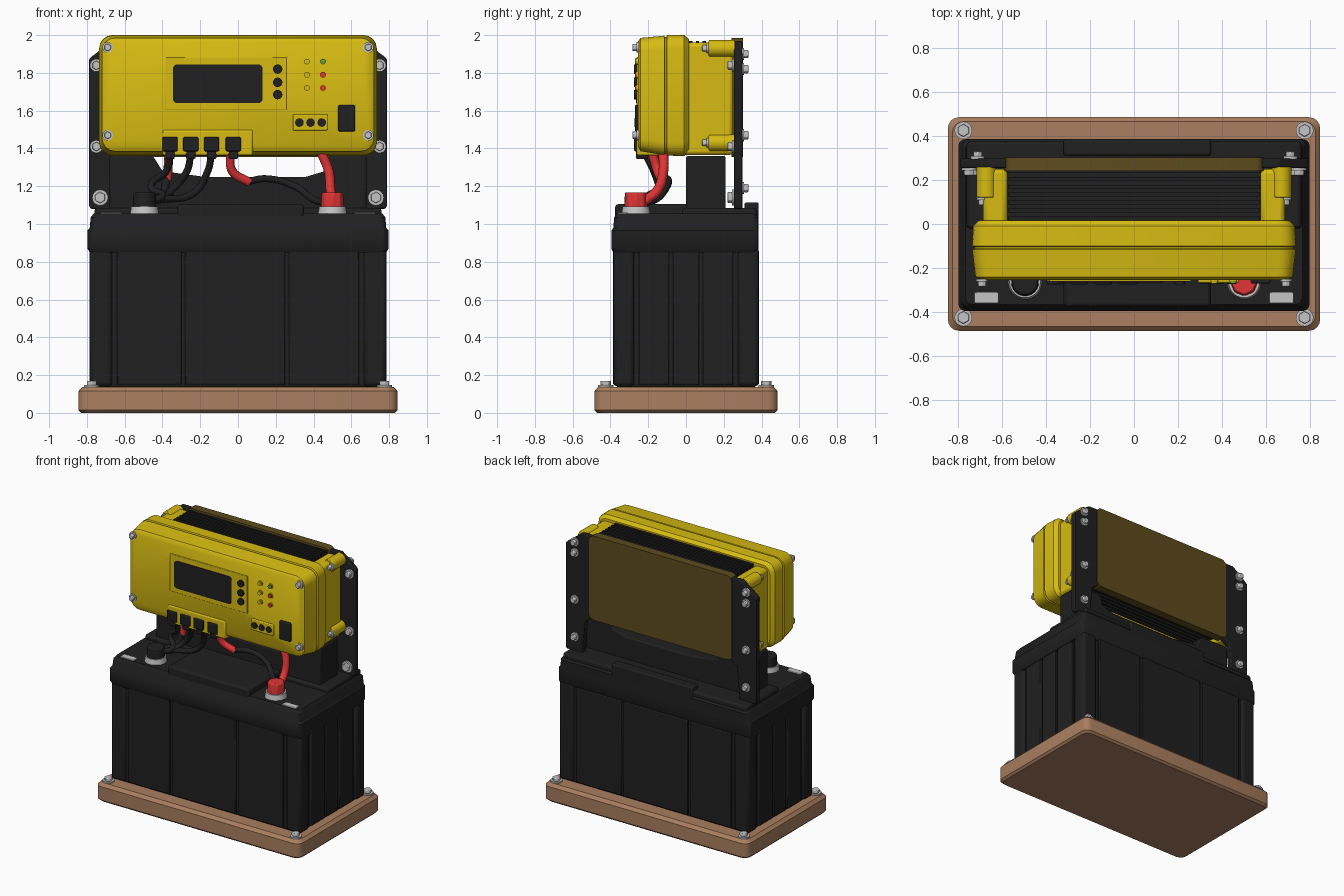
import bpy, bmesh, math
from mathutils import Vector

if "Cube" in bpy.data.objects:
    bpy.data.objects.remove(bpy.data.objects["Cube"])


def material(name, rgb):
    m = bpy.data.materials.new(name)
    m.diffuse_color = (*rgb, 1)
    m.use_nodes = True
    m.node_tree.nodes["Principled BSDF"].inputs["Base Color"].default_value = m.diffuse_color
    return m


YELLOW = material("yellow_shell", (0.68, 0.50, 0.006))
BLACK = material("black_plastic", (0.014, 0.014, 0.015))
TAN = material("tan_base", (0.40, 0.21, 0.115))
RED = material("red_rubber", (0.75, 0.035, 0.035))
METAL = material("light_metal", (0.56, 0.56, 0.56))
OLIVE = material("dark_olive_panel", (0.11, 0.071, 0.013))
GREEN = material("green_lamp", (0.12, 0.35, 0.04))


def finish(name, bm, mat, bevel=0.0, segs=2):
    bmesh.ops.recalc_face_normals(bm, faces=bm.faces[:])
    me = bpy.data.meshes.new(name)
    bm.to_mesh(me)
    bm.free()
    me.materials.append(mat)
    ob = bpy.data.objects.new(name, me)
    bpy.context.collection.objects.link(ob)
    if bevel:
        b = ob.modifiers.new("bevel", 'BEVEL')
        b.width, b.segments, b.limit_method = bevel, segs, 'ANGLE'
    bpy.ops.object.select_all(action='DESELECT')
    ob.select_set(True)
    bpy.context.view_layer.objects.active = ob
    bpy.ops.object.shade_smooth_by_angle(angle=math.radians(35))
    return ob


def box(name, x0, x1, y0, y1, z0, z1, mat, bevel=0.0):
    bm = bmesh.new()
    bmesh.ops.create_cube(bm, size=1)
    for v in bm.verts:
        v.co = ((x0 + x1) / 2 + v.co.x * (x1 - x0), (y0 + y1) / 2 + v.co.y * (y1 - y0),
                (z0 + z1) / 2 + v.co.z * (z1 - z0))
    return finish(name, bm, mat, bevel)


def cyl(name, c, r, length, axis, mat, n=20, r2=None, bevel=0.0):
    bm = bmesh.new()
    bmesh.ops.create_cone(bm, cap_ends=True, segments=n, radius1=r, radius2=r if r2 is None else r2, depth=length)
    rot = Vector((0, 0, 1)).rotation_difference(Vector(axis))
    for v in bm.verts:
        v.co = rot @ v.co + Vector(c)
    return finish(name, bm, mat, bevel)


def bolt(name, c, axis, r=0.036):
    # washer with a hexagonal head
    a = Vector(axis)
    cyl(name + "_washer", Vector(c) + a * 0.006, r, 0.012, axis, METAL, 20)
    cyl(name + "_head", Vector(c) + a * 0.022, r * 0.72, 0.024, axis, METAL, 6, bevel=0.004)


def rounded(hw, lo, hi, r, n=5):
    pts = []
    for cx, cy, a0 in ((hw - r, hi - r, 0), (r - hw, hi - r, 90), (r - hw, lo + r, 180), (hw - r, lo + r, 270)):
        for i in range(n):
            a = math.radians(a0 + 90 * i / (n - 1))
            pts.append((cx + r * math.cos(a), cy + r * math.sin(a)))
    return pts


def loft(name, rings, mat, axis='Y'):
    # rings: position along the axis, half width, low edge, high edge, corner radius
    bm = bmesh.new()
    loops = []
    for t, hw, lo, hi, r in rings:
        loops.append([bm.verts.new((u, t, v) if axis == 'Y' else (u, v, t)) for u, v in rounded(hw, lo, hi, r)])
    for a, b in zip(loops, loops[1:]):
        for i in range(len(a)):
            j = (i + 1) % len(a)
            bm.faces.new((a[i], a[j], b[j], b[i]))
    bm.faces.new(loops[0])
    bm.faces.new(loops[-1])
    return finish(name, bm, mat)


def prism(name, pts, y0, y1, mat, bevel=0.0):
    bm = bmesh.new()
    f = bm.faces.new([bm.verts.new((x, y0, z)) for x, z in pts])
    for v in bmesh.ops.extrude_face_region(bm, geom=[f])['geom']:
        if isinstance(v, bmesh.types.BMVert):
            v.co.y = y1
    return finish(name, bm, mat, bevel)


def cable(name, pts, r, mat):
    cu = bpy.data.curves.new(name, 'CURVE')
    cu.dimensions, cu.bevel_depth, cu.bevel_resolution, cu.resolution_u = '3D', r, 3, 8
    cu.use_fill_caps = True
    sp = cu.splines.new('BEZIER')
    sp.bezier_points.add(len(pts) - 1)
    for p, co in zip(sp.bezier_points, pts):
        p.co = co
        p.handle_left_type = p.handle_right_type = 'AUTO'
    cu.materials.append(mat)
    ob = bpy.data.objects.new(name, cu)
    bpy.context.collection.objects.link(ob)
    bpy.ops.object.select_all(action='DESELECT')
    ob.select_set(True)
    bpy.context.view_layer.objects.active = ob
    bpy.ops.object.convert(target='MESH')


# base board with four bolts
loft("base_board", [(0.0, 0.83, -0.47, 0.47, 0.05), (0.015, 0.845, -0.485, 0.485, 0.05),
                    (0.115, 0.845, -0.485, 0.485, 0.05), (0.138, 0.825, -0.465, 0.465, 0.05)], TAN, 'Z')
for sx in (-1, 1):
    for sy in (-1, 1):
        bolt("base_bolt", (sx * 0.775, sy * 0.425, 0.136), (0, 0, 1), 0.04)

# battery case with raised side panels
box("battery_case", -0.765, 0.765, -0.37, 0.37, 0.13, 0.95, BLACK, 0.02)
for sy in (-1, 1):
    for x0, x1 in ((-0.64, -0.3), (-0.28, 0.25), (0.27, 0.64)):
        box("case_panel", x0, x1, sy * 0.377 - 0.009, sy * 0.377 + 0.009, 0.15, 0.86, BLACK, 0.006)
    for sx in (-1, 1):
        box("case_corner", sx * 0.725 - 0.06, sx * 0.725 + 0.06, sy * 0.33 - 0.055, sy * 0.33 + 0.055,
            0.14, 0.88, BLACK, 0.02)
for sx in (-1, 1):
    for y0, y1 in ((-0.25, -0.09), (-0.07, 0.07), (0.09, 0.25)):
        box("case_end_panel", sx * 0.77 - 0.012, sx * 0.77 + 0.012, y0, y1, 0.15, 0.86, BLACK, 0.006)

# battery lid
loft("battery_lid", [(0.85, 0.785, -0.385, 0.375, 0.03), (0.87, 0.797, -0.395, 0.385, 0.03),
                     (0.965, 0.797, -0.395, 0.385, 0.03), (0.98, 0.785, -0.385, 0.385, 0.03),
                     (1.035, 0.78, -0.38, 0.385, 0.03), (1.055, 0.765, -0.365, 0.37, 0.03)], BLACK, 'Z')
box("lid_centre", -0.32, 0.35, -0.375, 0.2, 1.0, 1.105, BLACK, 0.015)
box("lid_rear_step", -0.76, 0.76, -0.02, 0.375, 1.0, 1.085, BLACK, 0.015)
box("lid_handle", -0.32, 0.35, 0.31, 0.385, 1.0, 1.115, BLACK, 0.01)
for sx in (-1, 1):
    box("lid_tab", sx * 0.67 - 0.055, sx * 0.67 + 0.055, -0.36, -0.31, 1.05, 1.062, METAL, 0.004)

# saddle on the lid carrying the charger
prism("saddle", [(-0.68, 1.06), (0.68, 1.06), (0.68, 1.36), (0.48, 1.36), (0.46, 1.28), (0.36, 1.25),
                 (-0.18, 1.25), (-0.40, 1.28), (-0.45, 1.36), (-0.68, 1.36)], 0.0, 0.21, BLACK, 0.01)

# terminals
for x, mat, n in ((-0.495, BLACK, 24), (0.5, RED, 8)):
    cyl("terminal_ring", (x, -0.265, 1.07), 0.078, 0.045, (0, 0, 1), METAL, 28, 0.07)
    cyl("terminal_cap", (x, -0.265, 1.125), 0.063, 0.085, (0, 0, 1), mat, n, 0.058, 0.008)

# rear rails, mirrored, with bolts
for sx in (-1, 1):
    prism("rear_rail", [(sx * x, z) for x, z in ((0.575, 1.36), (0.63, 1.32), (0.65, 1.08), (0.78, 1.08), (0.79, 1.1),
                                                 (0.79, 1.87), (0.77, 1.89), (0.66, 1.97), (0.575, 1.97))],
          0.255, 0.298, BLACK, 0.006)
    for z in (1.84, 1.41):
        bolt("rail_front_bolt", (sx * 0.75, 0.255, z), (0, -1, 0), 0.034)
    bolt("rail_foot_bolt", (sx * 0.73, 0.255, 1.14), (0, -1, 0), 0.042)
    for z in (1.9, 1.82, 1.47, 1.19):
        bolt("rail_rear_bolt", (sx * 0.71, 0.296, z), (0, 1, 0), 0.032)
    # yellow side arms with round bosses
    box("side_arm", sx * 0.63 - 0.055, sx * 0.63 + 0.055, -0.02, 0.25, 1.365, 1.96, YELLOW, 0.02)
    for z in (1.93, 1.43):
        cyl("arm_boss", (sx * 0.67, 0.19, z), 0.045, 0.14, (0, 1, 0), YELLOW, 20, bevel=0.006)
        bolt("arm_bolt", (sx * 0.69, 0.12, z), (0, -1, 0), 0.025)
loft("rear_panel", [(0.24, 0.59, 1.355, 1.985, 0.04), (0.302, 0.59, 1.355, 1.985, 0.04)], OLIVE)

# heat sink with long fins
box("heat_sink_core", -0.575, 0.575, 0.0, 0.25, 1.42, 1.90, BLACK)
for i in range(7):
    y = 0.025 + i * 0.036
    box("heat_sink_fin", -0.572, 0.572, y - 0.009, y + 0.009, 1.40, 1.97, BLACK)

# charger shell
loft("charger_shell", [(-0.255, 0.695, 1.41, 1.965, 0.06), (-0.24, 0.72, 1.385, 1.985, 0.07),
                       (-0.115, 0.735, 1.365, 1.997, 0.07), (-0.112, 0.725, 1.372, 1.99, 0.07),
                       (-0.104, 0.725, 1.372, 1.99, 0.07), (-0.1, 0.735, 1.362, 2.0, 0.07),
                       (-0.01, 0.73, 1.36, 2.0, 0.07), (0.015, 0.705, 1.38, 1.98, 0.06)], YELLOW)
for sx in (-1, 1):
    for z in (1.935, 1.47):
        bolt("shell_screw", (sx * 0.69, -0.25, z), (0, -1, 0), 0.028)

# front controls
F = -0.255
box("screen_bezel", -0.385, 0.26, F - 0.006, F + 0.01, 1.605, 1.885, YELLOW, 0.004)
prism("screen", [(u - 0.107, v) for u, v in rounded(0.238, 1.64, 1.845, 0.025)], F - 0.011, F, BLACK)
for z in (1.82, 1.75, 1.685):
    cyl("button", (0.21, F - 0.008, z), 0.025, 0.024, (0, -1, 0), BLACK, 16)
for z, mat in ((1.86, GREEN), (1.79, RED), (1.72, RED)):
    for x, m in ((0.365, YELLOW), (0.45, mat)):
        cyl("lamp_collar", (x, F, z), 0.019, 0.014, (0, -1, 0), YELLOW, 14)
        cyl("lamp", (x, F - 0.008, z), 0.015, 0.014, (0, -1, 0), m, 14)
box("jack_frame", 0.29, 0.475, F - 0.012, F + 0.01, 1.495, 1.58, YELLOW, 0.006)
for x in (0.325, 0.384, 0.443):
    cyl("jack", (x, F - 0.01, 1.537), 0.023, 0.016, (0, -1, 0), BLACK, 16)
box("power_switch", 0.53, 0.62, F - 0.016, F + 0.01, 1.49, 1.63, BLACK, 0.008)

# connector housing and plugs
box("connector_housing", -0.4, 0.08, -0.262, -0.1, 1.362, 1.50, YELLOW, 0.012)
PLUGS = (-0.36, -0.25, -0.14, -0.025)
for x in PLUGS:
    box("plug_body", x - 0.04, x + 0.04, -0.275, -0.2, 1.385, 1.46, BLACK, 0.006)
    box("plug_neck", x - 0.025, x + 0.025, -0.265, -0.2, 1.345, 1.40, BLACK, 0.006)

# cables
cable("red_lead_left", [(-0.365, -0.13, 1.38), (-0.37, -0.12, 1.3), (-0.375, -0.12, 1.23)], 0.024, RED)
cable("black_lead_left", [(-0.375, -0.12, 1.25), (-0.4, -0.15, 1.16), (-0.46, -0.22, 1.13)], 0.022, BLACK)
for i, x in enumerate(PLUGS[:3]):
    cable("black_lead", [(x, -0.22, 1.38), (x - 0.02, -0.17, 1.28), (x - 0.1, -0.14, 1.2 - i * 0.02),
                         (-0.4, -0.2, 1.15 - i * 0.01), (-0.47, -0.25, 1.12)], 0.019, BLACK)
cable("red_lead_middle", [(-0.04, -0.18, 1.38), (-0.03, -0.15, 1.28), (0.06, -0.12, 1.22)], 0.024, RED)
cable("black_lead_middle", [(0.05, -0.12, 1.225), (0.15, -0.1, 1.24), (0.3, -0.1, 1.2), (0.4, -0.16, 1.13),
                            (0.47, -0.23, 1.11)], 0.019, BLACK)
cable("red_lead_right", [(0.44, -0.12, 1.38), (0.48, -0.12, 1.28), (0.49, -0.15, 1.18), (0.5, -0.22, 1.12)],
      0.026, RED)
